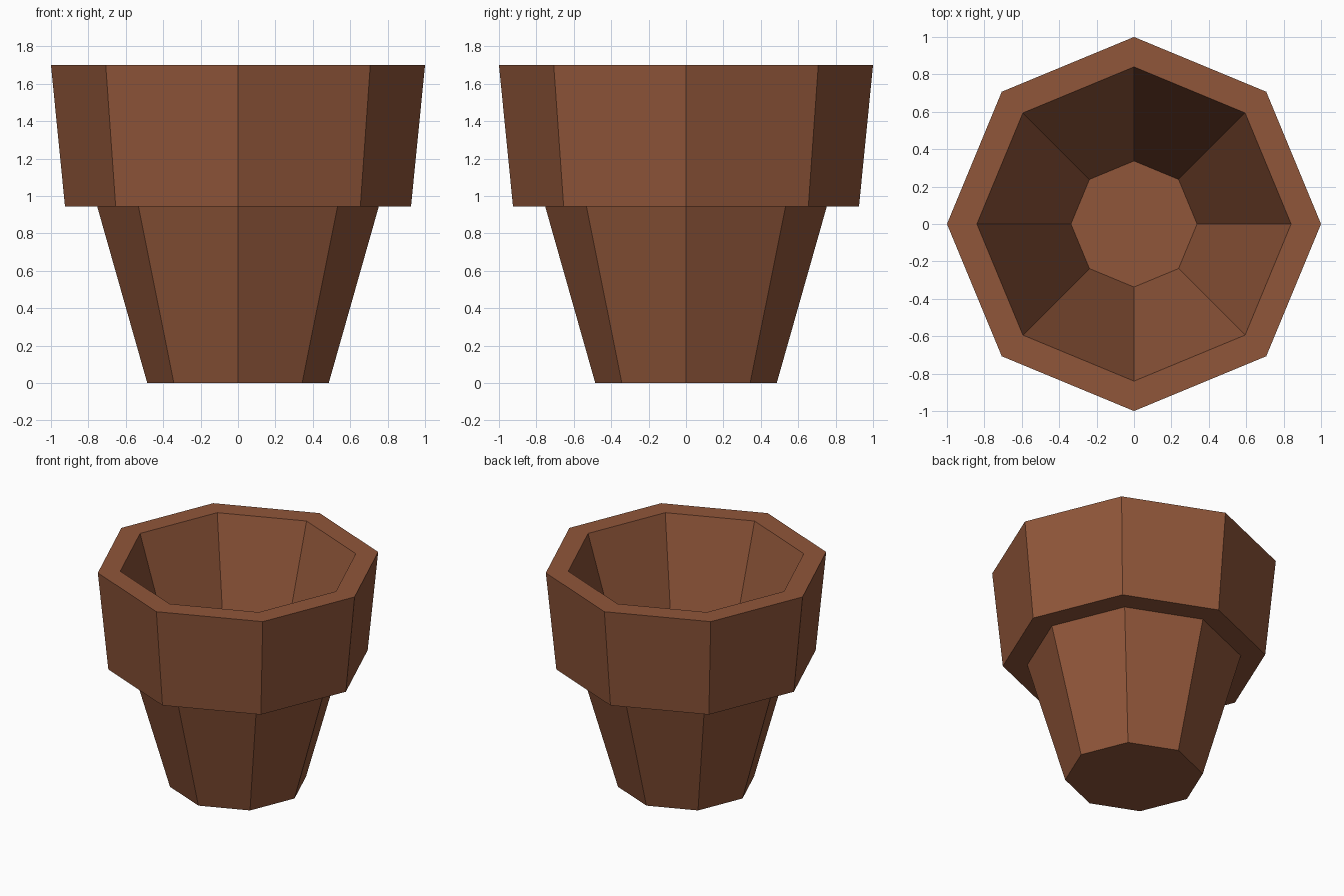
import bpy, bmesh, math

if "Cube" in bpy.data.objects:
    bpy.data.objects.remove(bpy.data.objects["Cube"])

SIDES = 8

# Terracotta colour
clay = bpy.data.materials.new("terracotta")
clay.diffuse_color = (0.28, 0.093, 0.042, 1)
clay.use_nodes = True
clay.node_tree.nodes["Principled BSDF"].inputs["Base Color"].default_value = clay.diffuse_color

# Pot profile (radius, height): outer wall, rim, then down the inside
profile = [(0.485, 0.0), (0.753, 0.945), (0.925, 0.945),
           (1.0, 1.7), (0.84, 1.7), (0.337, 0.08)]

bm = bmesh.new()
rings = [[bm.verts.new((r * math.cos(math.tau * i / SIDES),
                        r * math.sin(math.tau * i / SIDES), z))
          for i in range(SIDES)] for r, z in profile]

# Walls between neighbouring rings
for a, b in zip(rings, rings[1:]):
    for i in range(SIDES):
        j = (i + 1) % SIDES
        bm.faces.new((a[i], a[j], b[j], b[i]))

# Underside and inner floor
bm.faces.new(rings[0][::-1])
bm.faces.new(rings[-1])
bmesh.ops.recalc_face_normals(bm, faces=bm.faces)

mesh = bpy.data.meshes.new("flower_pot")
bm.to_mesh(mesh)
bm.free()
mesh.materials.append(clay)
pot = bpy.data.objects.new("flower_pot", mesh)
bpy.context.collection.objects.link(pot)
